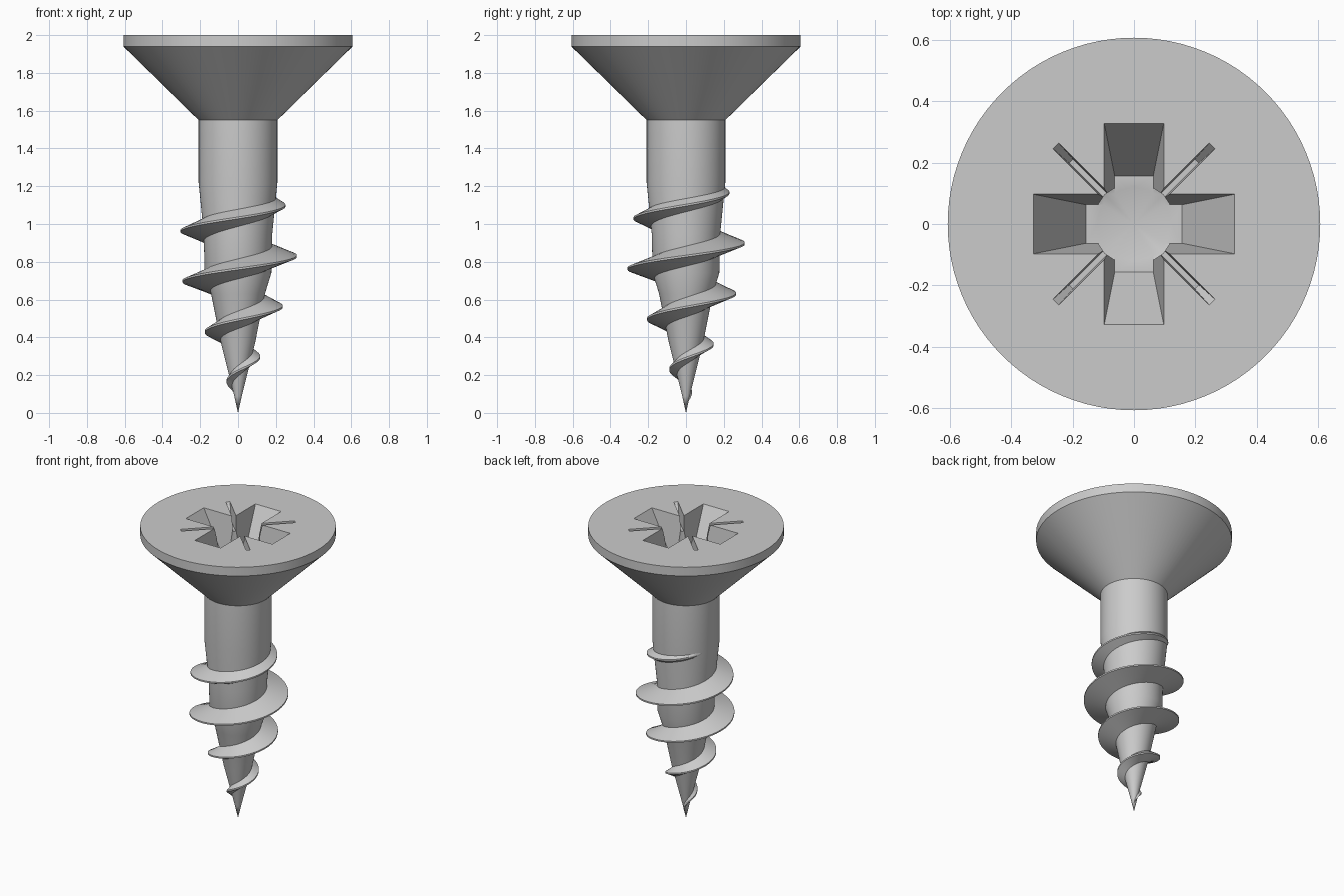
import bpy, bmesh
from math import radians, cos, sin, pi
from mathutils import Matrix, Vector

cube = bpy.data.objects.get("Cube")
if cube:
    bpy.data.objects.remove(cube, do_unlink=True)

SEGS = 96
PITCH = 0.27

steel = bpy.data.materials.new("grey_steel")
steel.use_nodes = True
steel.diffuse_color = (0.6, 0.6, 0.6, 1)
steel.node_tree.nodes["Principled BSDF"].inputs["Base Color"].default_value = (0.6, 0.6, 0.6, 1)


def finish(bm, name):
    """Turn a bmesh into a named object."""
    bmesh.ops.recalc_face_normals(bm, faces=bm.faces)
    mesh = bpy.data.meshes.new(name)
    bm.to_mesh(mesh)
    bm.free()
    mesh.materials.append(steel)
    obj = bpy.data.objects.new(name, mesh)
    bpy.context.collection.objects.link(obj)
    return obj


def lathe(name, profile, segs=SEGS):
    """Spin a (radius, height) profile about z."""
    bm = bmesh.new()
    verts = [bm.verts.new((r, 0, z)) for r, z in profile]
    edges = [bm.edges.new(pair) for pair in zip(verts, verts[1:])]
    bmesh.ops.spin(bm, geom=verts + edges, cent=(0, 0, 0), axis=(0, 0, 1),
                   angle=2 * pi, steps=segs, use_duplicate=False)
    bmesh.ops.remove_doubles(bm, verts=bm.verts, dist=1e-5)
    return finish(bm, name)


def tapered_bar(name, top, bottom, depth, angle):
    """Bar narrowing downwards from the head's top face, carried on above it."""
    over = 0.1
    bm = bmesh.new()
    bmesh.ops.create_cube(bm, size=2)
    for v in bm.verts:
        t = 1 + over / depth if v.co.z > 0 else 0
        hx, hy = (b + (a - b) * t for a, b in zip(top, bottom))
        v.co = Vector((v.co.x * hx, v.co.y * hy, 2 - depth + depth * t))
    bm.transform(Matrix.Rotation(radians(angle), 4, 'Z'))
    return finish(bm, name)


def interpolate(points, z):
    """Radius at height z on a list of (radius, height) points."""
    for (r0, z0), (r1, z1) in zip(points, points[1:]):
        if z <= z1:
            return r0 + (r1 - r0) * max(0, z - z0) / (z1 - z0)
    return points[-1][0]


# Core and countersunk head in one turned body
core = [(0, 0), (0.02, 0.09), (0.09, 0.37), (0.142, 0.63), (0.176, 0.74),
        (0.181, 0.95), (0.208, 1.22)]
head = [(0.208, 1.55), (0.607, 1.94), (0.607, 2), (0, 2)]
body = lathe("screw_body", core + head)

# Cross recess: two wide bars, two thin diagonal slits and a pointed centre
cutters = [lathe("recess_centre_cutter", [(0, 1.68), (0.135, 1.725), (0.135, 2.1), (0, 2.1)], 16)]
for angle in (0, 90):
    cutters.append(tapered_bar("recess_arm_cutter", (0.327, 0.097), (0.157, 0.063), 0.28, angle))
    cutters.append(tapered_bar("recess_slit_cutter", (0.36, 0.013), (0.29, 0.009), 0.1, angle + 45))

bpy.context.view_layer.objects.active = body
for cutter in cutters:
    cutter.hide_render = True
    mod = body.modifiers.new("recess", 'BOOLEAN')
    mod.operation = 'DIFFERENCE'
    mod.solver = 'EXACT'
    mod.object = cutter
    bpy.ops.object.modifier_apply(modifier=mod.name)
    bpy.data.objects.remove(cutter, do_unlink=True)

# Right-handed thread with a sharp crest, fading out at both ends
crest = [(0.012, 0.06), (0.062, 0.165), (0.115, 0.29), (0.175, 0.425), (0.235, 0.56),
         (0.295, 0.7), (0.311, 0.77), (0.311, 0.9), (0.304, 0.965), (0.25, 1.1),
         (0.228, 1.17), (0.2, 1.23)]
bm = bmesh.new()
steps = 420
z_start, z_end = crest[0][1], crest[-1][1]
rows = []
for i in range(steps + 1):
    z = z_start + (z_end - z_start) * i / steps
    a = 2 * pi * (z - 0.29) / PITCH
    outer = interpolate(crest, z)
    height = max(0, outer - interpolate(core, z))
    half = min(0.055, 0.022 + 0.3 * height)
    lip = 0.005
    section = []
    for r, dz in ((None, -half), (outer, -lip), (outer, lip), (None, half)):
        if r is None:
            r = max(0.002, min(outer, interpolate(core, z + dz)) - 0.006)
        section.append(bm.verts.new((r * cos(a), r * sin(a), z + dz)))
    rows.append(section)
for low, high in zip(rows, rows[1:]):
    for j in range(4):
        k = (j + 1) % 4
        bm.faces.new((low[j], low[k], high[k], high[j]))
bm.faces.new(rows[0])
bm.faces.new(rows[-1])
thread = finish(bm, "screw_thread")

# Smooth turned surfaces, crisp edges
for obj in (body, thread):
    bpy.ops.object.select_all(action='DESELECT')
    obj.select_set(True)
    bpy.context.view_layer.objects.active = obj
    bpy.ops.object.shade_smooth_by_angle(angle=radians(28))
